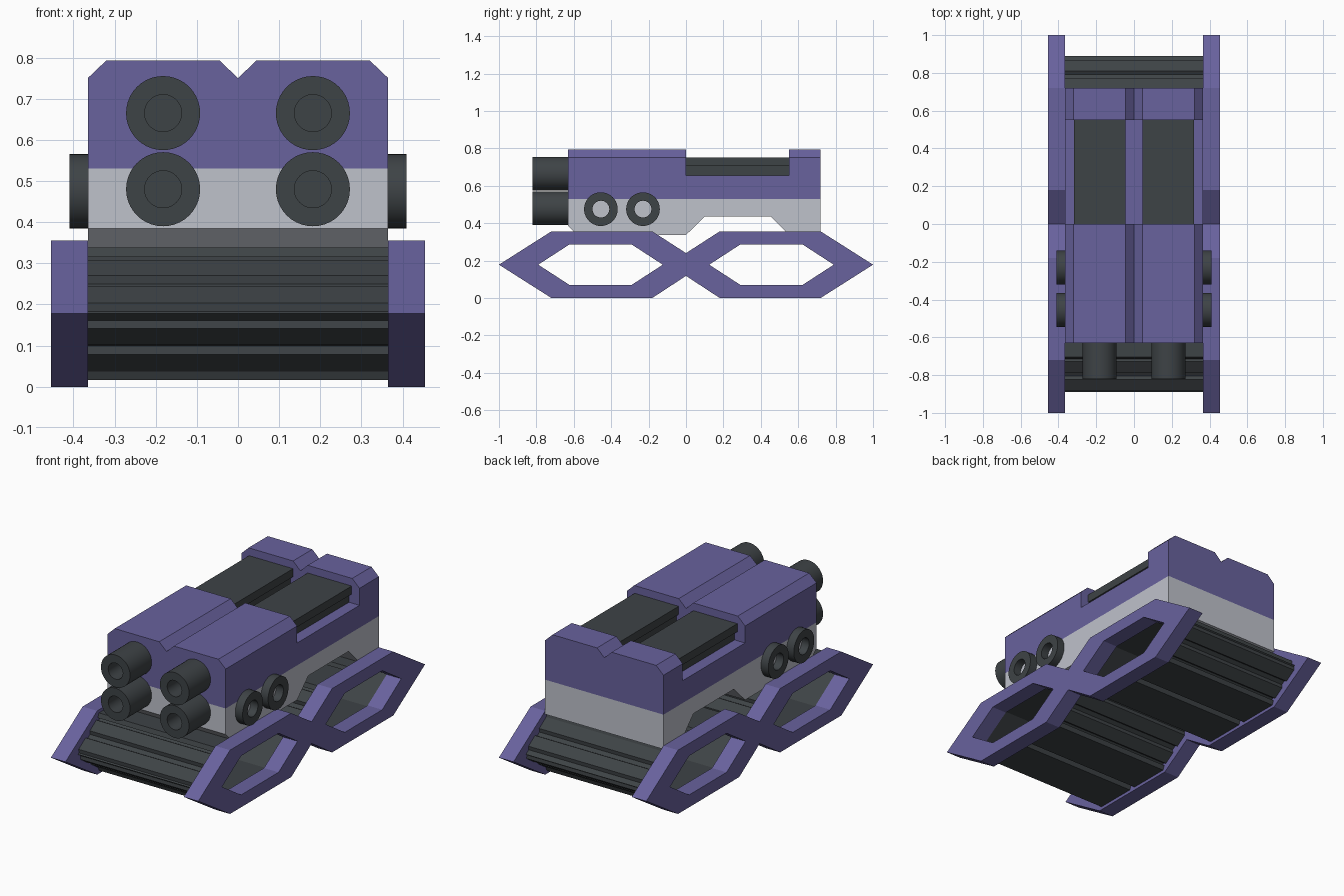
import bpy, bmesh, math
from mathutils import Vector

if "Cube" in bpy.data.objects:
    bpy.data.objects.remove(bpy.data.objects["Cube"])


def material(name, rgb):
    m = bpy.data.materials.new(name)
    m.use_nodes = True
    m.diffuse_color = (*rgb, 1)
    m.node_tree.nodes["Principled BSDF"].inputs["Base Color"].default_value = (*rgb, 1)
    return m


purple = material("purple", (0.14, 0.122, 0.34))
grey = material("light grey", (0.52, 0.54, 0.60))
dark = material("dark grey", (0.048, 0.056, 0.061))


def finish(bm, name, mat):
    bmesh.ops.recalc_face_normals(bm, faces=bm.faces[:])
    me = bpy.data.meshes.new(name)
    bm.to_mesh(me)
    bm.free()
    me.materials.append(mat)
    ob = bpy.data.objects.new(name, me)
    bpy.context.collection.objects.link(ob)
    return ob


def prism(name, loops, axis, a, b, mat):
    """Extrude an outline (plus hole loops) from a to b along x or y."""
    bm = bmesh.new()
    place = (lambda u, v: (a, u, v)) if axis == "x" else (lambda u, v: (u, a, v))
    edges = []
    for loop in loops:
        vs = [bm.verts.new(place(u, v)) for u, v in loop]
        edges += [bm.edges.new((vs[i - 1], vs[i])) for i in range(len(vs))]
    normal = Vector((1, 0, 0)) if axis == "x" else Vector((0, 1, 0))
    bmesh.ops.triangle_fill(bm, use_beauty=True, use_dissolve=False, edges=edges, normal=normal)
    ext = bmesh.ops.extrude_face_region(bm, geom=bm.faces[:])
    moved = [g for g in ext["geom"] if isinstance(g, bmesh.types.BMVert)]
    bmesh.ops.translate(bm, verts=moved, vec=normal * (b - a))
    return finish(bm, name, mat)


def rect(u0, u1, v0, v1):
    return [(u0, v0), (u1, v0), (u1, v1), (u0, v1)]


def tube(name, center, direction, length, depth, mat):
    """Cylinder with a blind round bore in its far end."""
    bm = bmesh.new()
    d = Vector(direction)
    up = Vector((0, 0, 1))
    side = up.cross(d)
    R, r, n = 0.09, 0.045, 40
    rings = []
    for rad, h in ((R, 0), (R, length), (r, length), (r, length - depth)):
        rings.append([bm.verts.new(Vector(center) + d * h + rad * (
            side * math.cos(math.tau * i / n) + up * math.sin(math.tau * i / n)))
            for i in range(n)])
    for p, q in zip(rings, rings[1:]):
        for i in range(n):
            bm.faces.new((p[i - 1], p[i], q[i], q[i - 1]))
    if depth < length:
        bm.faces.new(rings[-1])
        bm.faces.new(rings[0])
    ob = finish(bm, name, mat)
    bpy.ops.object.select_all(action="DESELECT")
    ob.select_set(True)
    bpy.context.view_layer.objects.active = ob
    bpy.ops.object.shade_smooth_by_angle(angle=math.radians(35))


# Hull: grey lower part with a cut-out underneath, purple upper part
W = 0.365
prism("lower_hull", [[(-.63, .53), (-.63, .385), (-.58, .337), (0, .337), (.1, .435),
                      (.455, .435), (.55, .337), (.72, .337), (.72, .53)]], "x", -W, W, grey)
prism("upper_hull", [[(-.63, .53), (.72, .53), (.72, .75), (.55, .75), (.55, .655),
                      (0, .655), (0, .75), (-.63, .75)]], "x", -W, W, purple)
for s, side in ((1, "left"), (-1, "right")):
    # Bevelled roof blocks, meeting in a V groove along the centre
    roof = [(0, .75), (s * W, .75), (s * .32, .793), (s * .045, .793)]
    prism(side + "_front_roof", [roof], "y", -.63, 0, purple)
    prism(side + "_rear_roof", [roof], "y", .55, .72, purple)
    # Dark deck panels in the recess
    panel = [(s * .06, .655), (s * .3, .655), (s * .3, .705), (s * .317, .705),
             (s * .317, .75), (s * .045, .75), (s * .045, .705), (s * .06, .705)]
    prism(side + "_deck_panel", [panel], "y", 0, .55, dark)
    # Front barrels and side rings
    for z, level in ((.665, "upper"), (.48, "lower")):
        tube(f"{side}_{level}_barrel", (s * .182, -.63, z), (0, -1, 0), .19, .1, dark)
    for y, pos in ((-.455, "front"), (-.23, "rear")):
        tube(f"{side}_{pos}_ring", (s * W, y, .475), (s, 0, 0), .045, .045, dark)


def hexagon(cy, tip, flat, h):
    c = .178
    return [(cy - tip, c), (cy - flat, c + h), (cy + flat, c + h),
            (cy + tip, c), (cy + flat, c - h), (cy - flat, c - h)]


# Side frames: two joined hexagons with hexagonal windows
outline = [(-1, .178), (-.72, .356), (-.18, .356), (0, .24), (.18, .356), (.72, .356),
           (1, .178), (.72, 0), (.18, 0), (0, .118), (-.18, 0), (-.72, 0)]
windows = [hexagon(cy, .333, .165, .109) for cy in (-.457, .457)]
for s, side in ((1, "left"), (-1, "right")):
    prism(side + "_track_frame", [outline] + windows, "x", s * W, s * .455, purple)

# Hollow treads with raised plates
for cy, pos in ((-.45, "front"), (.45, "rear")):
    base = hexagon(cy, .44, .235, .137)
    prism(pos + "_tread", [base, hexagon(cy, .345, .172, .114)], "x", -W, W, dark)
    for i in range(6):
        p, q = Vector(base[i]), Vector(base[(i + 1) % 6])
        along = (q - p).normalized()
        out = Vector((-along.y, along.x))
        flat = abs(along.y) < .01
        spans = ((-.06, .48), (.52, 1.06)) if flat else ((.04, .42), (.52, .88))
        lift = .024 if flat else .018
        for k, (a, b) in enumerate(spans):
            u, v = p.lerp(q, a), p.lerp(q, b)
            if flat and k == 0:
                u = p - along * .03
            pts = [u, v, v + out * lift - along * .01, u + out * lift + along * .01]
            prism(f"{pos}_tread_plate_{i}_{k}", [[tuple(t) for t in pts]], "x", -W, W, dark)
